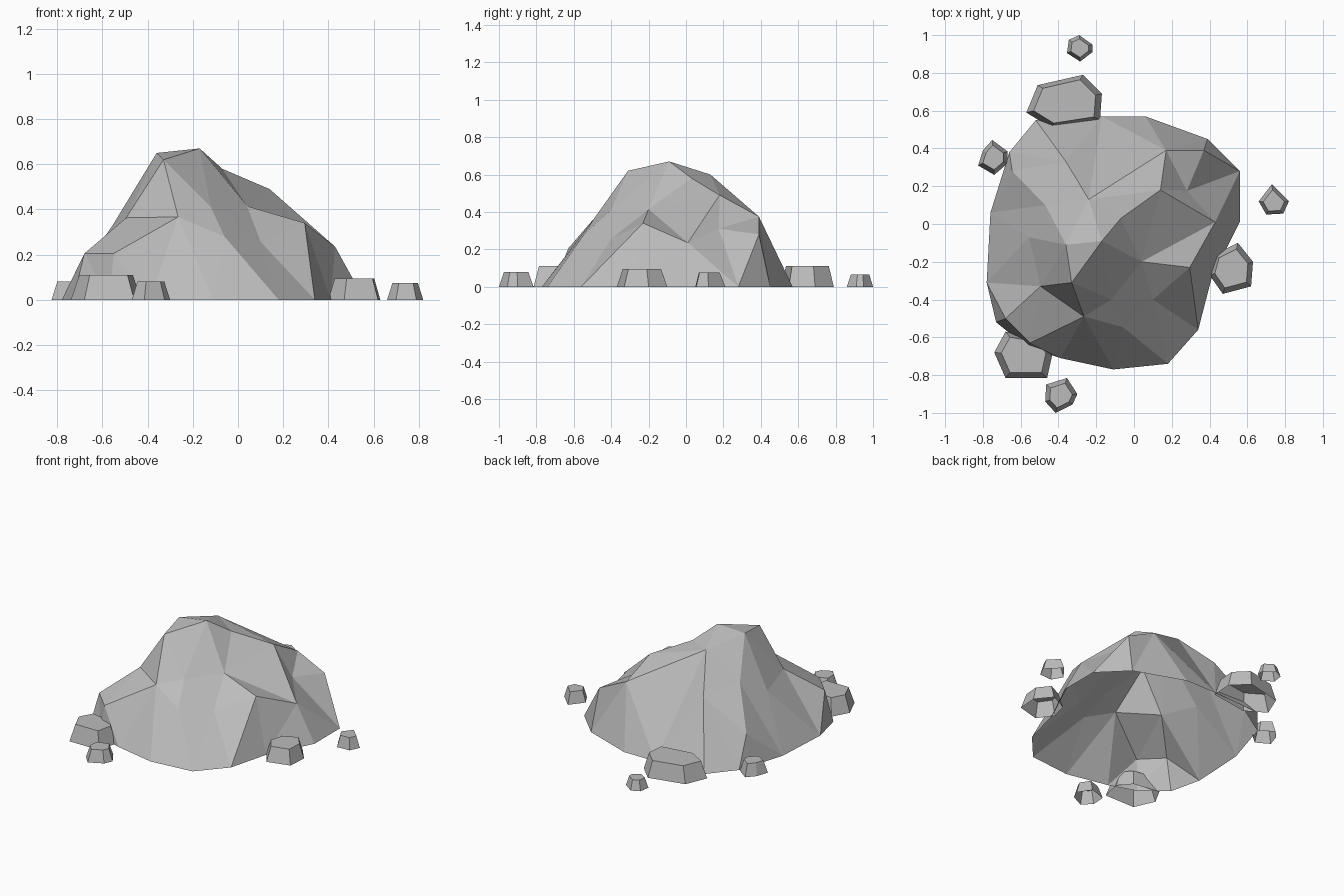
import bpy
from mathutils import Vector
from mathutils.geometry import delaunay_2d_cdt

default_cube = bpy.data.objects.get("Cube")
if default_cube:
    bpy.data.objects.remove(default_cube, do_unlink=True)

stone = bpy.data.materials.new("grey stone")
stone.use_nodes = True
grey = (0.5, 0.5, 0.5, 1)
stone.diffuse_color = grey
stone.node_tree.nodes["Principled BSDF"].inputs["Base Color"].default_value = grey


def add_mesh(name, verts, faces):
    mesh = bpy.data.meshes.new(name)
    mesh.from_pydata(verts, [], faces)
    mesh.materials.append(stone)
    obj = bpy.data.objects.new(name, mesh)
    bpy.context.collection.objects.link(obj)


# Boulder outline on the ground, counter-clockwise
outline = {
    "east": (.56, .01), "east_north": (.56, .28), "north_east": (.39, .45),
    "north": (.06, .57), "north_mid": (-.17, .57), "north_west": (-.52, .55),
    "west_north": (-.66, .38), "west": (-.76, .06), "west_south": (-.78, -.31),
    "south_west": (-.73, -.52), "ledge_foot": (-.57, -.65),
    "south_mid": (-.39, -.71), "south": (-.11, -.77), "south_east": (.18, -.74),
    "east_south": (.34, -.56), "east_mid": (.41, -.29),
}

# Corners of the boulder above the ground
corners = {
    "peak": (-.17, -.09, .67), "peak_west": (-.36, -.11, .65),
    "peak_south": (-.33, -.31, .62), "peak_north": (-.24, .13, .6),
    "saddle": (-.07, .03, .58), "shoulder": (.14, .18, .49),
    "back_brow": (.17, .39, .375), "back_cheek": (.37, .39, .28),
    "back_hollow": (.28, .175, .31), "back_spur": (-.36, .33, .39),
    "east_lip": (.43, .01, .235), "east_brow": (.295, -.23, .34),
    "east_notch": (.04, -.2, .415), "front_brow": (-.12, -.4, .41),
    "front_cheek": (-.06, -.545, .28), "front_knee": (.1, -.4, .257),
    "ledge_inner": (-.265, -.49, .367), "ledge_back": (-.495, -.33, .363),
    "ledge_front": (-.55, -.63, .205), "ledge_side": (-.68, -.5, .205),
    "west_brow": (-.47, .1, .43), "west_cheek": (-.555, -.07, .33),
    "west_knee": (-.645, .28, .2),
}

# Creases that the facets must follow
creases = [
    ("peak_south", "peak", "saddle", "shoulder", "east_lip"),
    ("east_lip", "east_notch", "east_brow", "east_lip"),
    ("saddle", "east_notch", "peak"),
    ("east_notch", "front_brow", "front_cheek", "front_knee", "east_notch"),
    ("peak_south", "front_brow"),
    ("front_knee", "east_brow", "east_mid"),
    ("front_cheek", "south_east"),
    ("front_knee", "east_south"),
    ("peak_south", "ledge_inner", "ledge_front", "ledge_side", "ledge_back"),
    ("peak_south", "ledge_back", "ledge_inner"),
    ("peak", "peak_west", "peak_south"),
    ("peak_west", "peak_north", "back_spur", "north_west"),
    ("saddle", "peak_north", "shoulder", "back_brow", "back_cheek"),
    ("back_cheek", "north_east"),
    ("shoulder", "back_hollow", "back_brow", "north"),
    ("back_cheek", "back_hollow", "east_lip", "east"),
    ("east_lip", "east_north", "back_cheek"),
    ("peak_west", "west_cheek", "west"),
    ("peak_west", "west_brow", "west_cheek", "ledge_back"),
    ("west_brow", "west_knee", "west"),
]


def build_boulder():
    points = {name: (x, y, 0) for name, (x, y) in outline.items()}
    points.update(corners)
    index = {name: i for i, name in enumerate(points)}
    ring = [index[name] for name in outline]
    edges = list(zip(ring, ring[1:] + ring[:1]))
    for crease in creases:
        chain = [index[name] for name in crease]
        edges += zip(chain, chain[1:])
    coords = list(points.values())
    flat = [Vector(p[:2]) for p in coords]
    verts, _, faces, sources, _, _ = delaunay_2d_cdt(flat, edges, [], 1, 1e-5)
    solid = [(v.x, v.y, coords[source[0]][2])
             for v, source in zip(verts, sources)]
    add_mesh("boulder", solid, faces)


# Small stones: a clockwise ground outline drawn in to a flat top, open below
def build_stone(name, height, ring, top_scale=.76):
    count = len(ring)
    cx = sum(p[0] for p in ring) / count
    cy = sum(p[1] for p in ring) / count
    verts = [(x, y, 0) for x, y in ring]
    verts += [(cx + (x - cx) * top_scale, cy + (y - cy) * top_scale, height)
              for x, y in ring]
    faces = [(i, i + count, (i + 1) % count + count, (i + 1) % count)
             for i in range(count)]
    faces.append(tuple(reversed(range(count, 2 * count))))
    add_mesh(name, verts, faces)


build_boulder()
build_stone("back_stone", .11, [(-.51, .735), (-.27, .79), (-.17, .69),
                                (-.18, .55), (-.44, .51), (-.57, .59)], .82)
build_stone("front_stone", .11, [(-.68, -.57), (-.5, -.6), (-.43, -.68),
                                 (-.46, -.815), (-.68, -.815), (-.74, -.68)])
build_stone("side_stone", .095, [(.55, -.1), (.63, -.2), (.62, -.33),
                                 (.47, -.37), (.4, -.27), (.43, -.16)])
build_stone("side_pebble", .075, [(.73, .21), (.82, .12), (.79, .055),
                                  (.7, .05), (.66, .12)], .7)
build_stone("back_pebble", .065, [(-.29, 1), (-.22, .95), (-.22, .91),
                                  (-.285, .86), (-.355, .905), (-.345, .975)], .7)
build_stone("west_pebble", .08, [(-.75, .445), (-.67, .385), (-.67, .32),
                                 (-.74, .26), (-.825, .31), (-.8, .39)], .7)
build_stone("front_pebble", .08, [(-.355, -.815), (-.3, -.9), (-.325, -.955),
                                  (-.415, -1), (-.47, -.94), (-.465, -.85)], .7)
